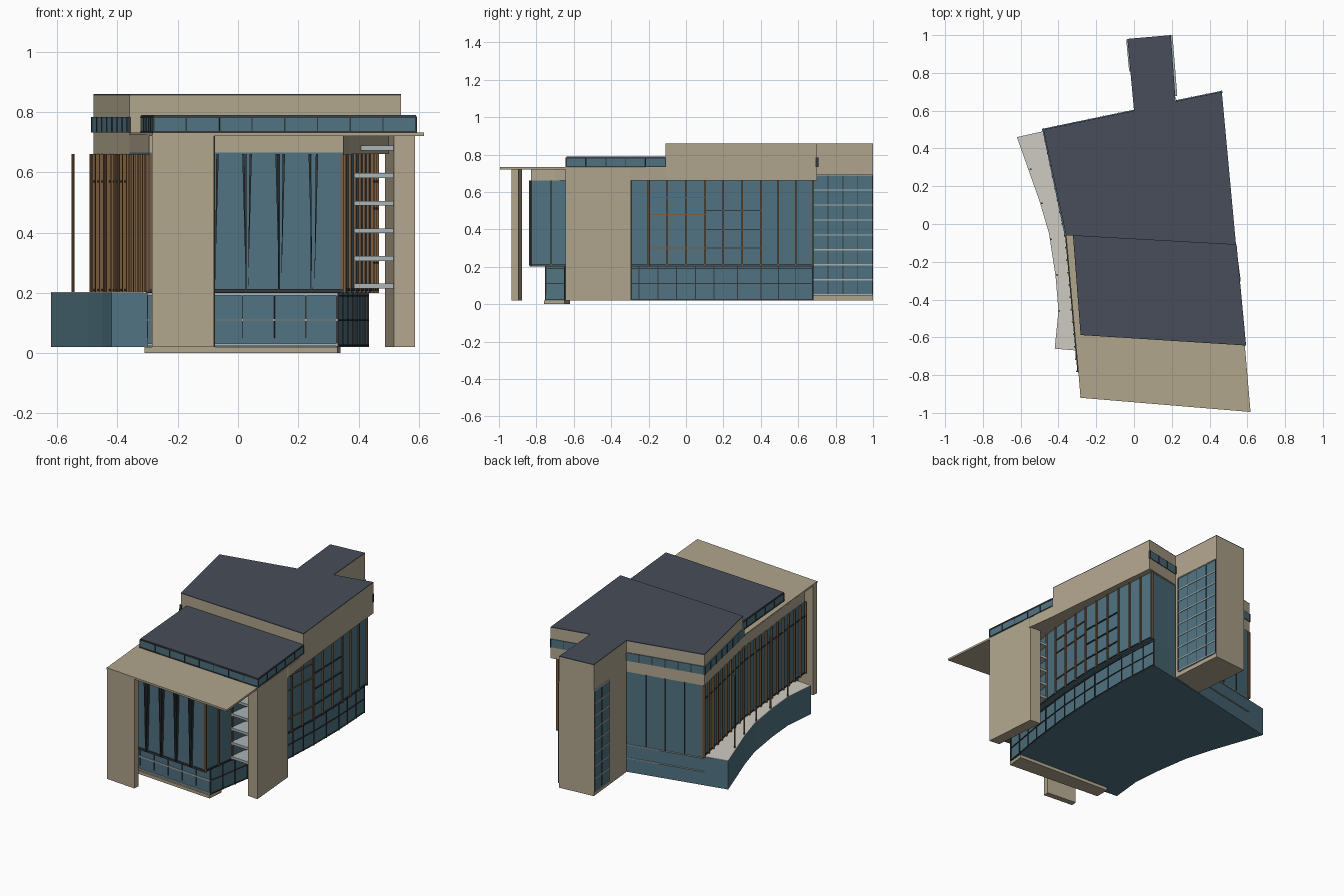
import bpy, bmesh
from mathutils import Vector, Matrix

if "Cube" in bpy.data.objects:
    bpy.data.objects.remove(bpy.data.objects["Cube"])


def material(name, r, g, b):
    m = bpy.data.materials.new(name)
    m.diffuse_color = (r, g, b, 1)
    m.use_nodes = True
    m.node_tree.nodes["Principled BSDF"].inputs["Base Color"].default_value = m.diffuse_color
    return m


STONE = material("stone", 0.44, 0.38, 0.27)
GLASS = material("glass", 0.08, 0.17, 0.22)
ROOF = material("roofing", 0.065, 0.075, 0.10)
FRAME = material("dark_frame", 0.035, 0.04, 0.045)
WOOD = material("bronze", 0.20, 0.11, 0.05)
PALE = material("pale_floor", 0.62, 0.60, 0.54)
METAL = material("light_metal", 0.40, 0.45, 0.46)


def finish(name, bm, mat):
    bmesh.ops.recalc_face_normals(bm, faces=bm.faces)
    me = bpy.data.meshes.new(name)
    bm.to_mesh(me)
    bm.free()
    me.materials.append(mat)
    ob = bpy.data.objects.new(name, me)
    bpy.context.collection.objects.link(ob)
    return ob


def extrude(bm, pts, offset):
    face = bm.faces.new([bm.verts.new(p) for p in pts])
    new = bmesh.ops.extrude_face_region(bm, geom=[face])["geom"]
    bmesh.ops.translate(bm, vec=offset, verts=[v for v in new if isinstance(v, bmesh.types.BMVert)])


def prism(name, plan, z0, z1, mat):
    bm = bmesh.new()
    extrude(bm, [(x, y, z0) for x, y in plan], (0, 0, z1 - z0))
    return finish(name, bm, mat)


def bar(bm, a, b, z0, z1, depth):
    """Upright box along a plan segment."""
    a, b = Vector((*a, 0)), Vector((*b, 0))
    d = b - a
    rot = Matrix((d.normalized(), Vector((-d.y, d.x, 0)).normalized(), (0, 0, 1))).transposed().to_4x4()
    mid = (a + b) / 2 + Vector((0, 0, (z0 + z1) / 2))
    m = Matrix.Translation(mid) @ rot @ Matrix.Diagonal((d.length, depth, z1 - z0, 1))
    bmesh.ops.create_cube(bm, size=1, matrix=m)


def rails(name, path, heights, mat, h=0.008, depth=0.012):
    bm = bmesh.new()
    for z in heights:
        for a, b in zip(path, path[1:]):
            bar(bm, a, b, z - h / 2, z + h / 2, depth)
    return finish(name, bm, mat)


def posts(name, path, step, z0, z1, mat, w=0.007, depth=0.016):
    bm = bmesh.new()
    for a, b in zip(path, path[1:]):
        a, b = Vector(a), Vector(b)
        n = max(1, round((b - a).length / step))
        u = (b - a).normalized() * w / 2
        for i in range(n + 1):
            p = a.lerp(b, i / n)
            bar(bm, p - u, p + u, z0, z1, depth)
    return finish(name, bm, mat)


# Plan outlines
up_front = [(-0.295, -0.78), (0.35, -0.83)]
up_right = [(0.35, -0.83), (0.40, -0.5), (0.44, -0.2), (0.458, 0.1), (0.452, 0.4), (0.43, 0.68)]
up_left = [(-0.475, 0.50), (-0.36, -0.06), (-0.295, -0.78)]
back = [(0.0, 0.597), (-0.475, 0.50)]
low_front = [(-0.30, -0.70), (0.33, -0.75)]
low_right = [(0.33, -0.75), (0.38, -0.45), (0.415, -0.15), (0.43, 0.15), (0.43, 0.4), (0.415, 0.68)]
terrace = [(-0.62, 0.46), (-0.50, 0.12), (-0.45, -0.05), (-0.415, -0.28), (-0.40, -0.46), (-0.42, -0.66)]
tower = [(-0.035, 0.98), (0.195, 1.0), (0.22, 0.65), (0.0, 0.60)]
upper = [(-0.48, 0.50), (0.0, 0.60), (-0.035, 0.98), (0.195, 1.0), (0.22, 0.65),
         (0.465, 0.70), (0.54, -0.11), (-0.36, -0.06)]
lower = [(-0.32, -0.06), (0.54, -0.11), (0.59, -0.64), (-0.28, -0.585)]

# Glazed storeys
prism("upper_glass", up_front + up_right[1:] + [(0.22, 0.64)] + back + up_left[1:2], 0.2, 0.665, GLASS)
prism("lower_glass", low_front + low_right[1:] + [(0.22, 0.64), (0, 0.597)] + terrace + [(-0.3, -0.67)],
      0.02, 0.2, GLASS)
prism("entrance_plinth", [(-0.31, -0.71), (0.33, -0.76), (0.34, -0.65), (-0.31, -0.62)], 0, 0.02, STONE)
prism("terrace_floor", terrace + [(-0.3, -0.67), (-0.36, -0.06), (-0.475, 0.49)], 0.199, 0.203, PALE)

# Stone band, canopy and upper block
prism("stone_band", up_front + [(0.37, -0.70), (0.565, -0.30), (0.54, -0.11), (-0.36, -0.06)], 0.66, 0.725, STONE)
prism("front_canopy", [(-0.283, -0.92), (0.617, -0.995), (0.54, -0.10), (-0.36, -0.05), (-0.30, -0.72)],
      0.72, 0.732, STONE)
prism("upper_block", upper, 0.66, 0.855, STONE)
prism("upper_roof", upper, 0.855, 0.86, ROOF)
prism("stair_tower", tower, 0.02, 0.66, STONE)

# Piers
prism("left_pier", [(-0.285, -0.915), (-0.08, -0.932), (-0.077, -0.895), (-0.282, -0.878)], 0.02, 0.725, STONE)
prism("right_pier", [(0.517, -0.637), (0.588, -0.645), (0.56, -0.295), (0.487, -0.29)], 0.02, 0.725, STONE)

# Lower roof with its ribbon window
prism("ribbon_window", lower, 0.73, 0.785, GLASS)
prism("lower_roof", lower, 0.785, 0.79, ROOF)
ribbon = lower[1:] + lower[:1]
posts("ribbon_posts", ribbon, 0.105, 0.732, 0.785, FRAME, 0.004, 0.006)
rails("ribbon_rails", ribbon, (0.735, 0.782), FRAME, 0.005, 0.006)

# Ribbon windows set in the upper block
for i, path in enumerate(([(0.0, 0.60), (-0.48, 0.50), (-0.362, -0.06)], [(0.225, 0.651), (0.465, 0.70)])):
    rails(f"clerestory_{i}", path, (0.758,), GLASS, 0.052, 0.010)
    posts(f"clerestory_posts_{i}", path, 0.08, 0.732, 0.784, FRAME, 0.005, 0.014)

# Tower windows
for side, path in (("right", [(0.222, 0.68), (0.197, 0.997)]), ("left", [(-0.019, 0.81), (-0.034, 0.975)])):
    rails(f"tower_glass_{side}", path, (0.37,), GLASS, 0.64, 0.008)
    rails(f"tower_transoms_{side}", path, [0.05 + 0.08 * k for k in range(9)], METAL, 0.007, 0.014)
    posts(f"tower_mullions_{side}", path, 0.08, 0.05, 0.69, FRAME, 0.004, 0.012)

# Lower storey framing
posts("lower_posts_right", low_right, 0.10, 0.02, 0.2, FRAME, 0.005, 0.010)
rails("lower_rails_right", low_right, (0.026, 0.11, 0.19), FRAME, 0.005, 0.010)
posts("lower_posts_front", low_front, 0.105, 0.05, 0.2, FRAME, 0.004, 0.008)
rails("lower_rails_front", low_front, (0.028, 0.11, 0.195), METAL, 0.008, 0.010)
rails("lower_rails_back", back, (0.11, 0.195), METAL, 0.005, 0.008)
posts("back_posts", back, 0.12, 0.2, 0.66, FRAME, 0.004, 0.010)

# Upper storey framing
posts("left_fins", up_left, 0.065, 0.203, 0.66, WOOD, 0.008, 0.022)
rails("left_rails", up_left, (0.21, 0.57), FRAME, 0.006, 0.010)
posts("right_fins", up_right, 0.10, 0.2, 0.66, WOOD, 0.008, 0.018)
rails("right_rails", up_right, (0.21,), FRAME, 0.008, 0.012)
rails("right_transoms", up_right[2:4], (0.30, 0.48, 0.57), WOOD, 0.006, 0.014)
rails("right_short_transoms", up_right[3:5], (0.30, 0.40, 0.50), FRAME, 0.006, 0.014)
rails("front_sill", up_front, (0.207,), FRAME, 0.012, 0.014)
posts("front_posts", up_front, 0.108, 0.2, 0.66, FRAME, 0.004, 0.010)

# Tapered blades on the front glass
bm = bmesh.new()
for x in (-0.19, -0.08, 0.03, 0.14, 0.25):
    y = -0.80 - 0.0775 * (x + 0.038)
    for dx in (-0.012, 0.012):
        extrude(bm, [(x + dx - 0.004, y - 0.018, 0.66), (x + dx + 0.004, y - 0.018, 0.66),
                     (x + dx * 0.3, y - 0.018, 0.21)], (0, 0.02, 0))
finish("front_blades", bm, FRAME)

# Sun shelves between glass and right pier
shelf = [(0.385, -0.62), (0.52, -0.63), (0.49, -0.30), (0.43, -0.30)]
for i in range(6):
    z = 0.215 + 0.0915 * i
    prism(f"sun_shelf_{i}", shelf, z, z + 0.016, METAL)

# Terrace columns
bm = bmesh.new()
for x, y in ((-0.547, 0.29), (-0.488, 0.11), (-0.44, -0.08), (-0.408, -0.27), (-0.397, -0.46)):
    bmesh.ops.create_cone(bm, cap_ends=True, segments=8, radius1=0.005, radius2=0.005, depth=0.46,
                          matrix=Matrix.Translation((x, y, 0.43)))
finish("terrace_columns", bm, WOOD)
